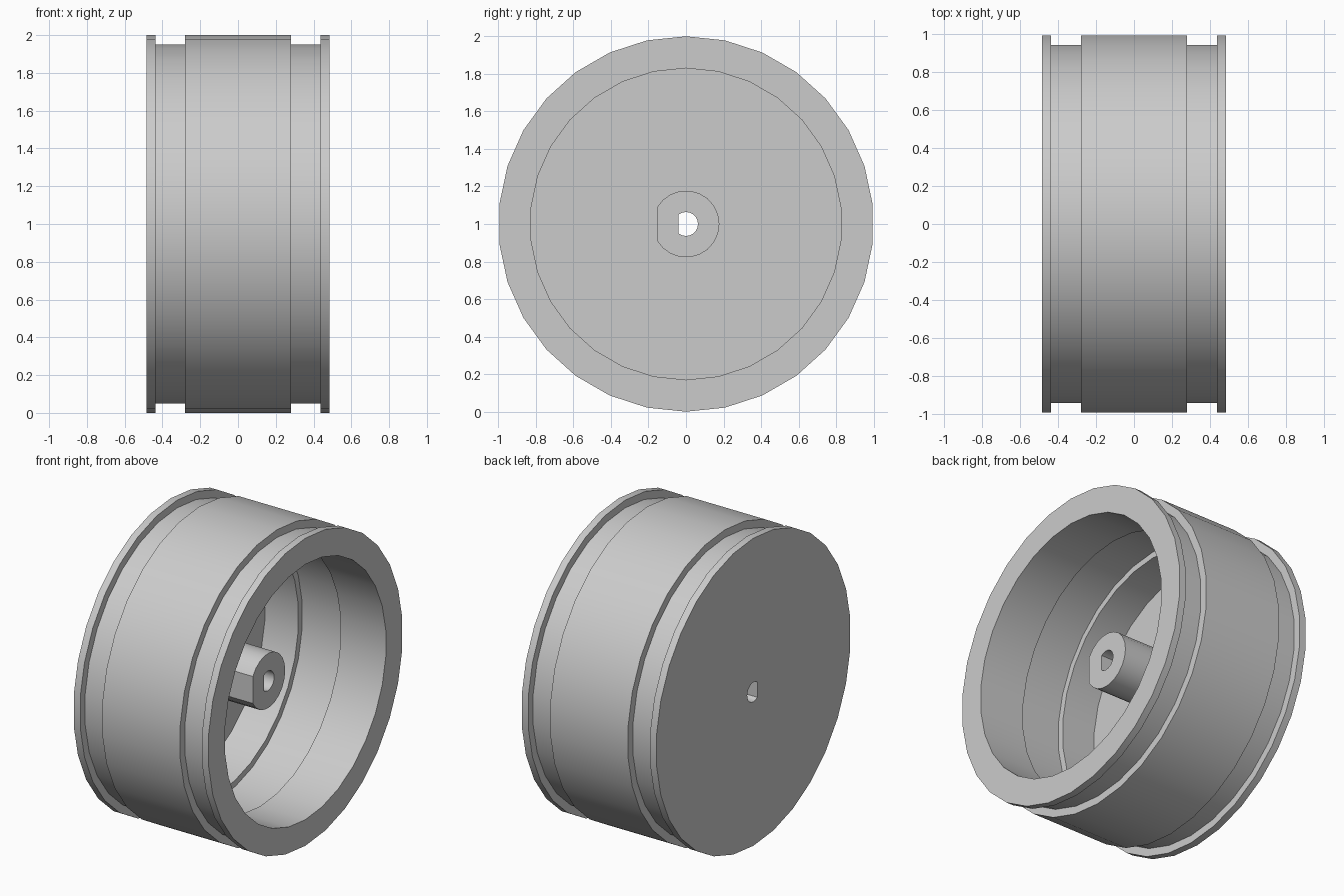
import bpy, bmesh
from math import pi, cos, sin, acos

old = bpy.data.objects.get("Cube")
if old:
    bpy.data.objects.remove(old, do_unlink=True)

# One plain grey plastic
grey = bpy.data.materials.new("grey_plastic")
grey.use_nodes = True
colour = (0.6, 0.6, 0.6, 1)
grey.diffuse_color = colour
grey.node_tree.nodes["Principled BSDF"].inputs["Base Color"].default_value = colour

AXLE_Z = 1.0
SIDES = 30


def make_object(name, bm):
    bmesh.ops.recalc_face_normals(bm, faces=bm.faces)
    mesh = bpy.data.meshes.new(name)
    bm.to_mesh(mesh)
    bm.free()
    mesh.materials.append(grey)
    obj = bpy.data.objects.new(name, mesh)
    obj.location.z = AXLE_Z
    bpy.context.collection.objects.link(obj)
    return obj


def lathe(name, profile):
    """Turn (x, radius) points around the x axis."""
    bm = bmesh.new()
    verts = [bm.verts.new((x, 0, r)) for x, r in profile]
    edges = [bm.edges.new(pair) for pair in zip(verts, verts[1:])]
    bmesh.ops.spin(bm, geom=verts + edges, cent=(0, 0, 0), axis=(1, 0, 0),
                   angle=2 * pi, steps=SIDES)
    bmesh.ops.remove_doubles(bm, verts=bm.verts, dist=0.0001)
    return make_object(name, bm)


def d_bar(name, radius, flat, x0, x1, steps):
    """Bar along x with a D section, its flat facing the front."""
    bm = bmesh.new()
    end = pi - acos(flat / radius)
    angles = [-end + 2 * end * i / steps for i in range(steps + 1)]
    face = bm.faces.new([bm.verts.new((x0, radius * cos(a), radius * sin(a)))
                         for a in angles])
    new = bmesh.ops.extrude_face_region(bm, geom=[face])["geom"]
    moved = [v for v in new if isinstance(v, bmesh.types.BMVert)]
    bmesh.ops.translate(bm, vec=(x1 - x0, 0, 0), verts=moved)
    return make_object(name, bm)


# Wheel body: closed disc on one side, open drum with grooves in and out
HALF, LIP, BAND, INNER = 0.485, 0.438, 0.28, 0.16
FLOOR = -0.385
wheel = lathe("wheel_body", [
    (-HALF, 0), (-HALF, 1), (-LIP, 1), (-LIP, 0.95), (-BAND, 0.95),
    (-BAND, 1), (BAND, 1), (BAND, 0.95), (LIP, 0.95), (LIP, 1),
    (HALF, 1), (HALF, 0.83), (INNER, 0.83), (INNER, 0.87),
    (-INNER + 0.015, 0.87), (-INNER + 0.015, 0.83), (FLOOR, 0.83), (FLOOR, 0),
])

# Hub with a flat side, seated slightly into the disc
hub = d_bar("hub", 0.178, 0.155, FLOOR - 0.02, 0.215, 18)

# D-shaped axle hole through disc and hub
cutter = d_bar("axle_hole_cutter", 0.064, 0.04, -0.7, 0.5, 14)
cutter.hide_render = True

for obj in (wheel, hub):
    bpy.ops.object.select_all(action='DESELECT')
    obj.select_set(True)
    bpy.context.view_layer.objects.active = obj
    hole = obj.modifiers.new("axle_hole", 'BOOLEAN')
    hole.operation = 'DIFFERENCE'
    hole.solver = 'EXACT'
    hole.object = cutter
    bpy.ops.object.modifier_apply(modifier=hole.name)
    bpy.ops.object.shade_smooth_by_angle(angle=pi / 6)

bpy.data.objects.remove(cutter, do_unlink=True)
